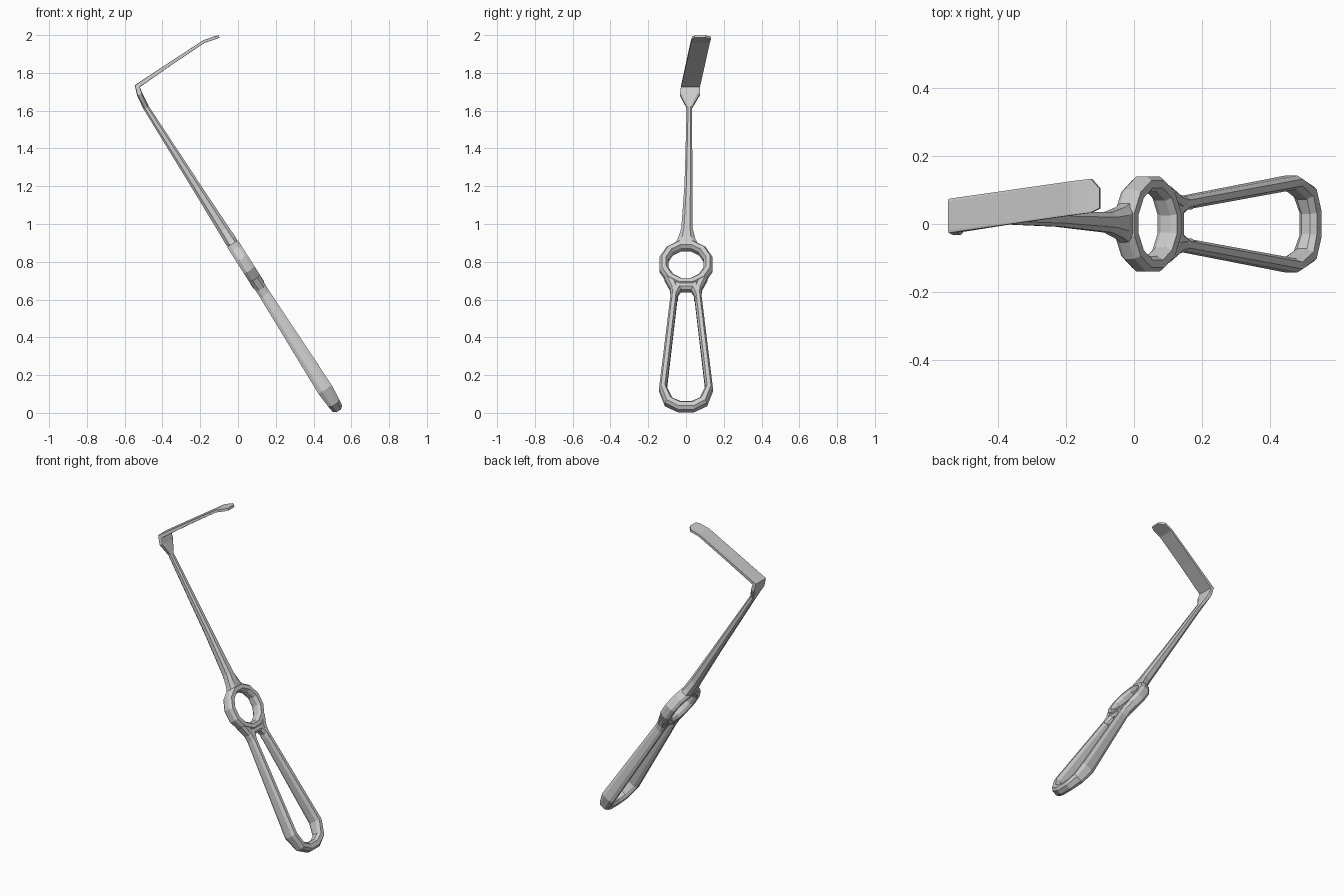
import bpy, bmesh, math
from mathutils import Vector

if "Cube" in bpy.data.objects:
    bpy.data.objects.remove(bpy.data.objects["Cube"])

N = Vector((0.844, 0, 0.536))      # thickness direction of the leaning handle
Y = Vector((0, 1, 0))


def on_plane(y, z):
    """Point of the leaning centre plane, given as seen from the right."""
    return Vector((0.54 - 0.635 * z, y, z))


def sweep(name, stations, fixed, closed):
    """Loft eight-sided sections: (centre, half size along fixed, half size across, squareness)."""
    bm = bmesh.new()
    count = len(stations)
    rings = []
    for i, (c, a, b, k) in enumerate(stations):
        before = stations[i - 1][0] if closed or i > 0 else None
        after = stations[(i + 1) % count][0] if closed or i < count - 1 else None
        d = [v.normalized() for v in
             ([c - before] if before else []) + ([after - c] if after else [])]
        mean = sum(d, Vector()) / len(d)
        across = mean.normalized().cross(fixed).normalized()
        b /= max(mean.length, 0.6)         # mitre at bends
        shape = [(1, k), (k, 1), (-k, 1), (-1, k), (-1, -k), (-k, -1), (k, -1), (1, -k)]
        rings.append([bm.verts.new(c + fixed * a * p + across * b * q) for p, q in shape])
    for i in range(count if closed else count - 1):
        r, s = rings[i], rings[(i + 1) % count]
        for j in range(8):
            m = (j + 1) % 8
            bm.faces.new((r[j], r[m], s[m], s[j]))
    if not closed:
        bm.faces.new(rings[0])
        bm.faces.new(rings[-1])
    bmesh.ops.recalc_face_normals(bm, faces=bm.faces)
    mesh = bpy.data.meshes.new(name)
    bm.to_mesh(mesh)
    bm.free()
    ob = bpy.data.objects.new(name, mesh)
    bpy.context.collection.objects.link(ob)
    return ob


# long handle loop: half outline (y, z, half thickness, half width), mirrored
half = [(0.036, 0.033, 0.030, 0.026), (0.092, 0.058, 0.035, 0.024),
        (0.122, 0.125, 0.042, 0.020), (0.062, 0.625, 0.030, 0.019),
        (0.045, 0.668, 0.028, 0.026)]
loop = half + [(-y, z, t, w) for y, z, t, w in reversed(half)]
sweep("handle_loop", [(on_plane(y, z), t, w, 0.5) for y, z, t, w in loop], N, True)

# finger ring
ring = []
for i in range(12):
    a = math.tau * (i + 0.5) / 12
    ring.append((on_plane(0.121 * math.cos(a), 0.785 + 0.102 * math.sin(a)), 0.034, 0.023, 0.5))
sweep("finger_ring", ring, N, True)

# gussets joining ring and handle bars
for side, label in ((1, "right"), (-1, "left")):
    sweep("ring_gusset_" + label,
          [(on_plane(side * 0.060, 0.60), 0.029, 0.017, 0.5),
           (on_plane(side * 0.064, 0.66), 0.030, 0.022, 0.5),
           (on_plane(side * 0.092, 0.715), 0.032, 0.024, 0.5)], N, False)

# shaft, flared neck and angled blade: (x, y, z, half width, half thickness, squareness)
shaft = [(on_plane(0.002, 0.872), 0.068, 0.028, 0.6),
         (on_plane(0.003, 0.915), 0.046, 0.032, 0.5),
         (on_plane(0.005, 0.970), 0.030, 0.030, 0.5),
         (on_plane(0.013, 1.20), 0.021, 0.024, 0.5),
         (on_plane(0.018, 1.615), 0.014, 0.016, 0.5),
         (Vector((-0.520, 0.020, 1.685)), 0.053, 0.015, 0.75),
         (Vector((-0.533, 0.024, 1.730)), 0.050, 0.012, 0.85),
         (Vector((-0.36, 0.050, 1.847)), 0.050, 0.009, 0.9),
         (Vector((-0.18, 0.076, 1.966)), 0.050, 0.008, 0.9),
         (Vector((-0.125, 0.083, 1.985)), 0.050, 0.008, 0.9),
         (Vector((-0.100, 0.075, 1.993)), 0.029, 0.007, 0.9)]
sweep("shaft_and_blade", shaft, Y, False)
